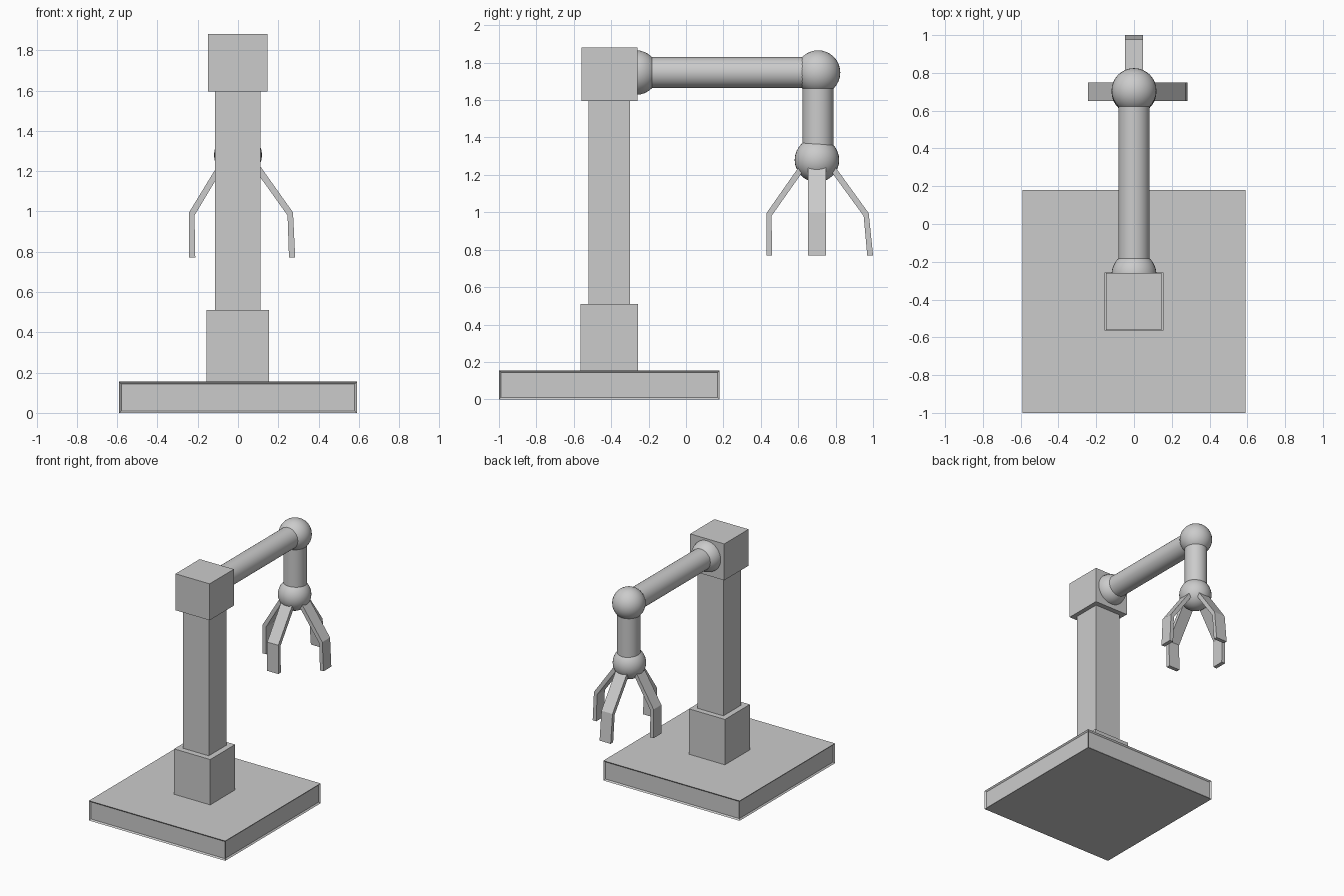
import bpy, bmesh, math
from mathutils import Vector

if "Cube" in bpy.data.objects:
    bpy.data.objects.remove(bpy.data.objects["Cube"])

grey = bpy.data.materials.new("plain_grey")
grey.diffuse_color = (0.6, 0.6, 0.6, 1)
grey.use_nodes = True
grey.node_tree.nodes["Principled BSDF"].inputs["Base Color"].default_value = grey.diffuse_color


def add_object(name, bm):
    bmesh.ops.recalc_face_normals(bm, faces=bm.faces[:])
    mesh = bpy.data.meshes.new(name)
    bm.to_mesh(mesh)
    bm.free()
    mesh.materials.append(grey)
    ob = bpy.data.objects.new(name, mesh)
    bpy.context.scene.collection.objects.link(ob)
    return ob


def box_bm(lo, hi):
    bm = bmesh.new()
    bmesh.ops.create_cube(bm, size=1)
    lo, hi = Vector(lo), Vector(hi)
    for v in bm.verts:
        v.co = (lo + hi) / 2 + v.co * (hi - lo)
    return bm


def smooth(ob):
    bpy.ops.object.select_all(action='DESELECT')
    ob.select_set(True)
    bpy.context.view_layer.objects.active = ob
    bpy.ops.object.shade_smooth_by_angle(angle=math.radians(40))


def ball(name, centre, r=0.119):
    bm = bmesh.new()
    bmesh.ops.create_uvsphere(bm, u_segments=32, v_segments=16, radius=r)
    bmesh.ops.translate(bm, verts=bm.verts, vec=centre)
    smooth(add_object(name, bm))


def tube(name, a, b, r=0.083):
    a, b = Vector(a), Vector(b)
    bm = bmesh.new()
    bmesh.ops.create_cone(bm, cap_ends=True, segments=32, radius1=r, radius2=r,
                          depth=(b - a).length)
    rot = (b - a).to_track_quat('Z', 'Y').to_matrix()
    bmesh.ops.rotate(bm, verts=bm.verts, matrix=rot)
    bmesh.ops.translate(bm, verts=bm.verts, vec=(a + b) / 2)
    smooth(add_object(name, bm))


# Base slab with shallow recessed panels on its four sides
bm = box_bm((-0.59, -1.0, 0), (0.59, 0.18, 0.155))
sides = [f for f in bm.faces if abs(f.normal.z) < 0.5]
bmesh.ops.inset_individual(bm, faces=sides, thickness=0.015)
for f in sides:
    n = f.normal.copy()
    for v in f.verts:
        v.co -= n * 0.01
add_object("base", bm)

# Square post: footing, column and head block
add_object("footing", box_bm((-0.157, -0.565, 0.15), (0.155, -0.257, 0.51)))
add_object("column", box_bm((-0.113, -0.52, 0.50), (0.111, -0.30, 1.60)))
add_object("head_block", box_bm((-0.149, -0.56, 1.595), (0.146, -0.26, 1.88)))

# Arm: joints and tubes
shoulder, elbow, wrist = (0, -0.267, 1.747), (0, 0.706, 1.747), (0, 0.70, 1.28)
ball("shoulder_joint", shoulder)
ball("elbow_joint", elbow)
ball("wrist_joint", wrist)
tube("upper_arm", shoulder, elbow)
tube("forearm", elbow, (0, 0.706, 1.28))

# Gripper fingers: bent strip profile (distance out, height), four around the wrist
def finger(name, direction, knee, tip):
    d = Vector(direction)
    side = Vector((-d.y, d.x, 0)) * 0.048
    profile = [(0.06, 1.295), (knee, 0.995), (tip, 0.77),
               (tip - 0.031, 0.77), (knee - 0.027, 0.98), (0.06, 1.24)]
    centre = Vector((0, 0.70, 0))
    bm = bmesh.new()
    rows = [[bm.verts.new(centre + d * r + side * s + Vector((0, 0, z)))
             for r, z in profile] for s in (-1, 1)]
    for i in range(6):
        j = (i + 1) % 6
        bm.faces.new((rows[0][i], rows[0][j], rows[1][j], rows[1][i]))
    for row in rows:
        for q in ((0, 1, 4, 5), (1, 2, 3, 4)):
            bm.faces.new([row[k] for k in q])
    add_object(name, bm)


finger("finger_right", (1, 0, 0), 0.273, 0.284)
finger("finger_left", (-1, 0, 0), 0.243, 0.243)
finger("finger_back", (0, 1, 0), 0.277, 0.30)
finger("finger_front", (0, -1, 0), 0.27, 0.27)
